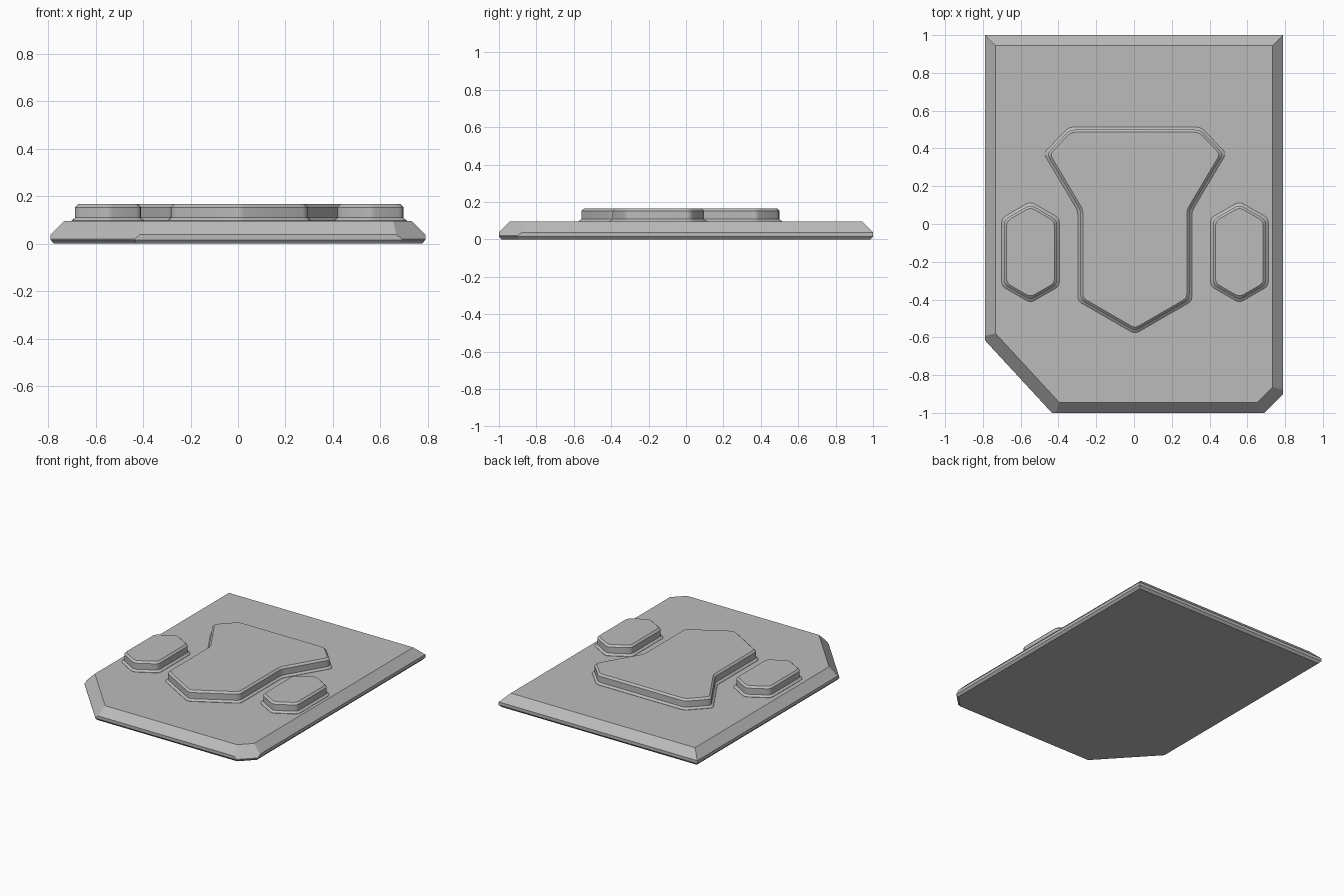
import bpy
import bmesh
from mathutils import Vector

if "Cube" in bpy.data.objects:
    bpy.data.objects.remove(bpy.data.objects["Cube"], do_unlink=True)

grey = bpy.data.materials.new("plain grey")
grey.use_nodes = True
colour = (0.5, 0.5, 0.5, 1)
grey.diffuse_color = colour
grey.node_tree.nodes["Principled BSDF"].inputs["Base Color"].default_value = colour

SLAB_TOP = 0.095


def finish(name, bm):
    """Turn a bmesh into a named object with sharp-edged smooth shading."""
    bmesh.ops.recalc_face_normals(bm, faces=bm.faces)
    mesh = bpy.data.meshes.new(name)
    bm.to_mesh(mesh)
    bm.free()
    mesh.materials.append(grey)
    obj = bpy.data.objects.new(name, mesh)
    bpy.context.collection.objects.link(obj)
    bpy.ops.object.select_all(action="DESELECT")
    obj.select_set(True)
    bpy.context.view_layer.objects.active = obj
    bpy.ops.object.shade_smooth_by_angle()


def slice_off(bm, point, normal):
    """Cut away everything beyond a plane and cap the cut."""
    geom = bm.verts[:] + bm.edges[:] + bm.faces[:]
    cut = bmesh.ops.bisect_plane(bm, geom=geom, plane_co=point, plane_no=normal,
                                 dist=1e-5, clear_outer=True)
    edges = [e for e in cut["geom_cut"] if isinstance(e, bmesh.types.BMEdge)]
    bmesh.ops.edgenet_fill(bm, edges=edges)


def offset(points, inset):
    """Move a counter-clockwise outline inward with mitred corners."""
    result = []
    for i, p in enumerate(points):
        a = (p - points[i - 1]).normalized()
        b = (points[(i + 1) % len(points)] - p).normalized()
        na, nb = Vector((-a.y, a.x)), Vector((-b.y, b.x))
        result.append(p + (na + nb) * inset / (1 + na.dot(nb)))
    return result


def round_corners(points, size=0.024, steps=3):
    """Replace each corner with a short curve."""
    result = []
    for i, p in enumerate(points):
        a = p + (points[i - 1] - p).normalized() * size
        b = p + (points[(i + 1) % len(points)] - p).normalized() * size
        for k in range(steps + 1):
            t = k / steps
            result.append(a * (1 - t) ** 2 + p * 2 * t * (1 - t) + b * t * t)
    return result


def raised_panel(name, outline, centre_x):
    """Flared foot, upright wall and bevelled top on a rounded outline."""
    points = [Vector((x + centre_x, y)) for x, y in outline]
    bm = bmesh.new()
    rings = []
    for inset, z in ((0, SLAB_TOP - 0.003), (0, 0.097), (0.014, 0.109),
                     (0.014, 0.153), (0.027, 0.166)):
        ring = round_corners(offset(points, inset))
        rings.append([bm.verts.new((p.x, p.y, z)) for p in ring])
    for low, high in zip(rings, rings[1:]):
        for i in range(len(low)):
            bm.faces.new((low[i - 1], low[i], high[i], high[i - 1]))
    bm.faces.new(rings[-1])
    bm.faces.new(rings[0][::-1])
    finish(name, bm)


# Base slab: a block with two clipped front corners and sloped edges
slab = bmesh.new()
bmesh.ops.create_cube(slab, size=1)
bmesh.ops.scale(slab, vec=(1.58, 2, SLAB_TOP), verts=slab.verts)
bmesh.ops.translate(slab, vec=(0, 0, SLAB_TOP / 2), verts=slab.verts)
clipped = [((-0.79, -0.615), (-0.39, -0.36)), ((0.79, -0.9), (0.1, -0.1))]
for (x, y), normal in clipped:
    slice_off(slab, (x, y, 0), Vector((*normal, 0)))

# Each side: a point on it, its outward direction, wall top and slope width
sides = [((0.79, 0), (1, 0), 0.038, 0.057), ((-0.79, 0), (-1, 0), 0.038, 0.057),
         ((0, 1), (0, 1), 0.038, 0.056), ((0, -1), (0, -1), 0.038, 0.056)]
sides += [(p, n, 0.02, 0.066) for p, n in clipped]
for (x, y), direction, wall_top, run in sides:
    out = Vector((*direction, 0)).normalized()
    rise = SLAB_TOP - wall_top
    slice_off(slab, (x, y, wall_top), out * rise + Vector((0, 0, run)))
    slice_off(slab, (x, y, 0.016), out * 0.016 - Vector((0, 0, 0.014)))
finish("base_slab", slab)

# Central panel: wide head, narrow waist and pointed front
half = [(0.302, -0.408), (0.302, 0.068), (0.484, 0.374), (0.35, 0.513)]
mirrored = [(-x, y) for x, y in reversed(half)]
raised_panel("central_panel", [(0, -0.582)] + half + mirrored, 0.005)

# Side pads: tall hexagons either side of the waist
pad = [(0, -0.417), (0.153, -0.329), (0.153, 0.031),
       (0, 0.119), (-0.153, 0.031), (-0.153, -0.329)]
for name, side in (("left_pad", 1), ("right_pad", -1)):
    raised_panel(name, pad, 0.005 + side * 0.553)
